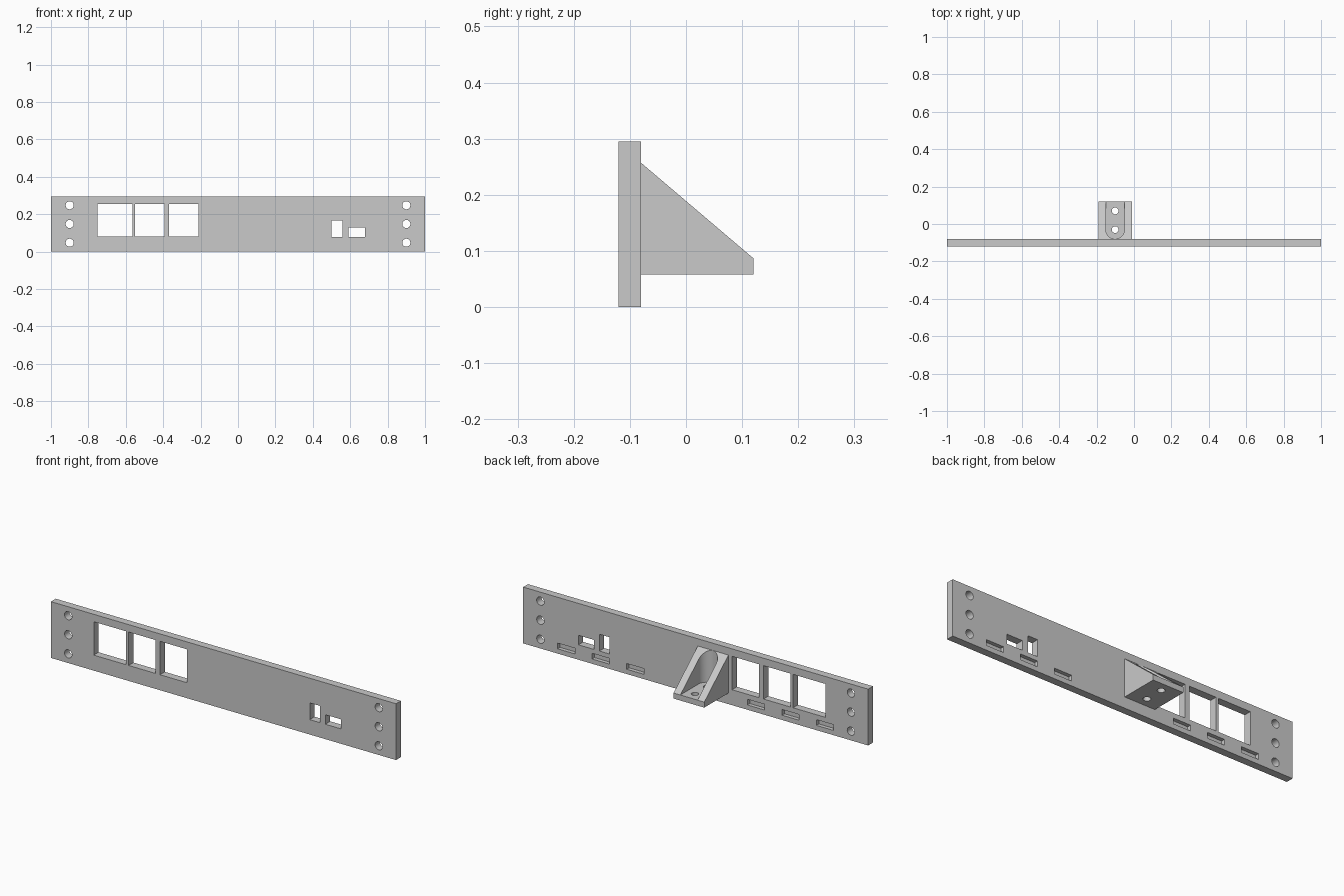
import bpy, bmesh, math
from mathutils import Matrix, Vector

if "Cube" in bpy.data.objects:
    bpy.data.objects.remove(bpy.data.objects["Cube"], do_unlink=True)

grey = bpy.data.materials.new("light grey")
grey.use_nodes = True
colour = (0.585, 0.585, 0.585, 1)
grey.diffuse_color = colour
grey.node_tree.nodes["Principled BSDF"].inputs["Base Color"].default_value = colour


def add_box(bm, x, y, z):
    """Box between (min, max) pairs."""
    spans = (x, y, z)
    centre = Vector([(a + b) / 2 for a, b in spans])
    size = [b - a for a, b in spans]
    bmesh.ops.create_cube(bm, size=1, matrix=Matrix.Translation(centre) @ Matrix.Diagonal((*size, 1)))


def add_cylinder(bm, centre, radius, depth, along_y=False):
    turn = Matrix.Rotation(math.pi / 2, 4, "X") if along_y else Matrix()
    bmesh.ops.create_cone(bm, cap_ends=True, segments=48, radius1=radius, radius2=radius,
                          depth=depth, matrix=Matrix.Translation(centre) @ turn)


def add_prism(bm, points, move):
    """Extrude a closed outline along a vector."""
    face = bm.faces.new([bm.verts.new(p) for p in points])
    moved = bmesh.ops.extrude_face_region(bm, geom=[face])["geom"]
    bmesh.ops.translate(bm, vec=move, verts=[v for v in moved if isinstance(v, bmesh.types.BMVert)])


def make_object(name, bm):
    bmesh.ops.recalc_face_normals(bm, faces=bm.faces)
    mesh = bpy.data.meshes.new(name)
    bm.to_mesh(mesh)
    bm.free()
    mesh.materials.append(grey)
    obj = bpy.data.objects.new(name, mesh)
    bpy.context.collection.objects.link(obj)
    return obj


def cut(target, bm):
    cutter = make_object("cutter", bm)
    cutter.hide_render = True
    mod = target.modifiers.new("cut", "BOOLEAN")
    mod.operation, mod.solver, mod.object = "DIFFERENCE", "EXACT", cutter
    bpy.ops.object.select_all(action="DESELECT")
    bpy.context.view_layer.objects.active = target
    target.select_set(True)
    bpy.ops.object.modifier_apply(modifier=mod.name)
    bpy.data.objects.remove(cutter, do_unlink=True)


front, back, end = -0.12, -0.08, 0.12
through = (-0.2, 0.0)

# Long mounting plate
bm = bmesh.new()
add_box(bm, (-1, 1), (front, back), (0, 0.295))
plate = make_object("mounting_plate", bm)

# Plate openings: windows, small ports, bolt holes and blind rear slots
bm = bmesh.new()
for x in ((-0.752, -0.565), (-0.55, -0.393), (-0.368, -0.211)):
    add_box(bm, x, through, (0.081, 0.256))
add_box(bm, (0.5, 0.558), through, (0.078, 0.166))
add_box(bm, (0.59, 0.68), through, (0.078, 0.128))
for side in (-1, 1):
    for z in (0.048, 0.148, 0.248):
        add_cylinder(bm, (side * 0.9, -0.1, z), 0.0215, 0.2, along_y=True)
    for x in (0.35, 0.55, 0.75):
        add_box(bm, (side * x - 0.05, side * x + 0.05), (back - 0.02, 0), (0.025, 0.055))
cut(plate, bm)

# Wedge bracket behind the plate
bm = bmesh.new()
left, right, middle = -0.19, -0.012, -0.101
outline = [(back, 0.058), (end, 0.058), (end, 0.087), (back, 0.257)]
add_prism(bm, [(left, y, z) for y, z in outline], (right - left, 0, 0))
bracket = make_object("wedge_bracket", bm)

# Round-ended channel in the bracket, open at the rear
bm = bmesh.new()
radius, steps = 0.05, 24
arc = [math.pi + math.pi * i / steps for i in range(steps + 1)]
channel = [(middle + radius * math.cos(a), -0.0295 + radius * math.sin(a), 0.087) for a in arc]
channel += [(middle + radius, 0.2, 0.087), (middle - radius, 0.2, 0.087)]
add_prism(bm, channel, (0, 0, 0.3))
cut(bracket, bm)

# Screw holes through the bracket floor
bm = bmesh.new()
for y in (-0.03, 0.07):
    add_cylinder(bm, (middle, y, 0.075), 0.018, 0.1)
cut(bracket, bm)

# Smooth the round walls, keep the edges crisp
bpy.ops.object.select_all(action="DESELECT")
for obj in (plate, bracket):
    obj.select_set(True)
bpy.context.view_layer.objects.active = plate
bpy.ops.object.shade_smooth_by_angle(angle=math.radians(30))
